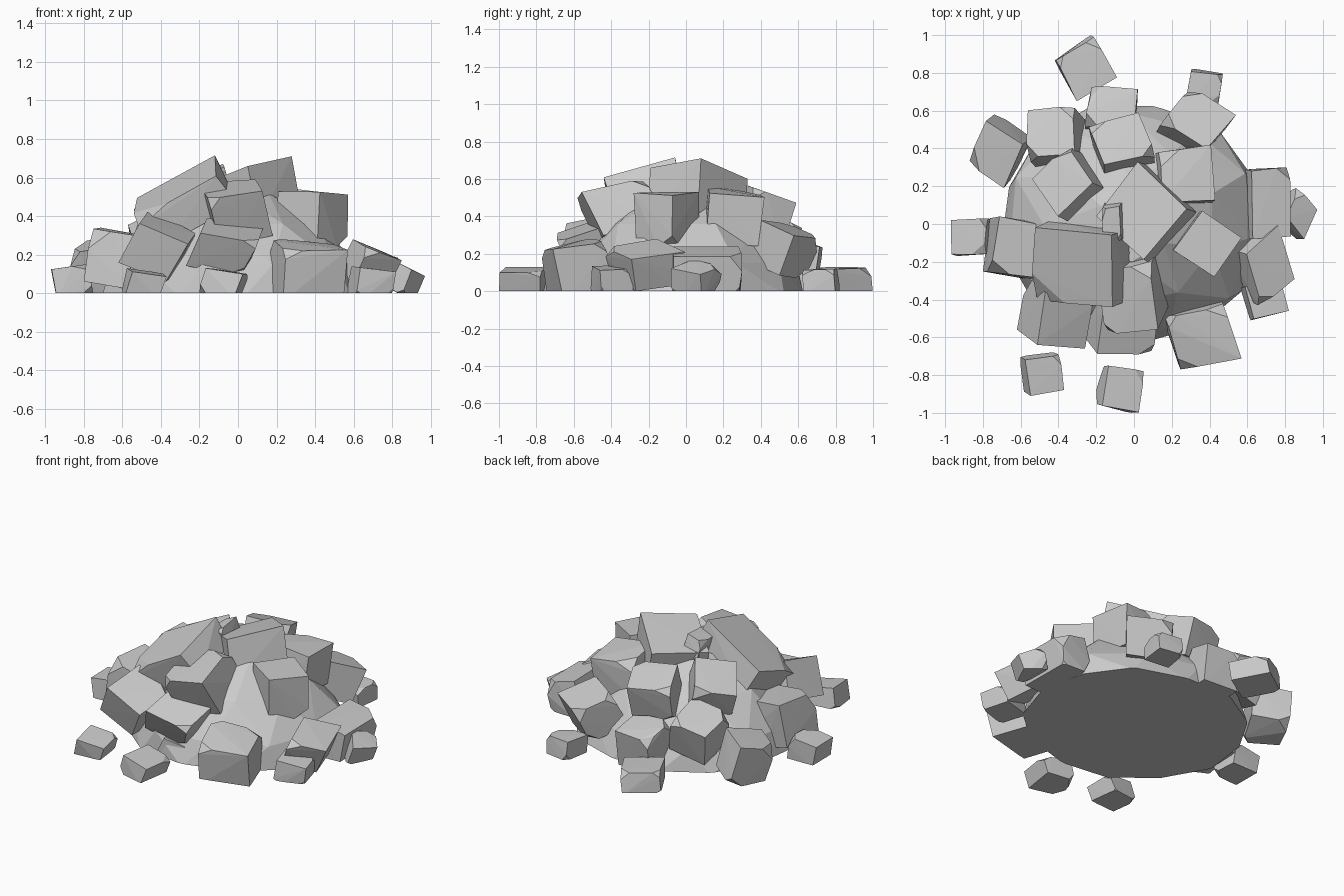
import bpy, bmesh, math, random
from mathutils import Vector, Euler

if "Cube" in bpy.data.objects:
    bpy.data.objects.remove(bpy.data.objects["Cube"])

random.seed(7)


def finish(bm, name):
    # Slice flat on the ground, then make a flat-shaded object
    geom = bm.verts[:] + bm.edges[:] + bm.faces[:]
    cut = bmesh.ops.bisect_plane(bm, geom=geom, plane_co=(0, 0, 0), plane_no=(0, 0, 1),
                                 clear_inner=True)
    edges = [e for e in cut["geom_cut"] if isinstance(e, bmesh.types.BMEdge)]
    if edges:
        bmesh.ops.contextual_create(bm, geom=edges)
    bmesh.ops.recalc_face_normals(bm, faces=bm.faces[:])
    mesh = bpy.data.meshes.new(name)
    bm.to_mesh(mesh)
    bm.free()
    bpy.context.collection.objects.link(bpy.data.objects.new(name, mesh))


def hull(points):
    bm = bmesh.new()
    for p in points:
        bm.verts.new(p)
    bmesh.ops.convex_hull(bm, input=bm.verts[:])
    loose = [v for v in bm.verts if not v.link_faces]
    bmesh.ops.delete(bm, geom=loose, context='VERTS')
    return bm


def rock(name, x0, x1, y0, y1, z0, z1, yaw, tx=0, ty=0, flat=1, chips=3):
    # Irregular block with a few chipped corners, fitted to the given bounds
    pts = []
    chipped = random.sample(range(8), chips)
    for i in range(8):
        s = Vector((1 if i & 1 else -1, 1 if i & 2 else -1, 1 if i & 4 else -1))
        c = Vector([k * random.uniform(0.88, 1.0) for k in s])
        if i in chipped:
            for a in range(3):
                p = c.copy()
                p[a] -= s[a] * random.uniform(0.3, 0.75)
                pts.append(p)
        else:
            pts.append(c)
    rot = Euler((math.radians(tx), math.radians(ty), 0)).to_matrix()
    rot = rot @ Euler((0, 0, math.radians(yaw))).to_matrix()
    pts = [rot @ Vector((p.x, p.y, p.z * flat)) for p in pts]
    lo = [min(p[a] for p in pts) for a in range(3)]
    hi = [max(p[a] for p in pts) for a in range(3)]
    box = ((x0, x1), (y0, y1), (z0, z1))
    pts = [[box[a][0] + (p[a] - lo[a]) / (hi[a] - lo[a]) * (box[a][1] - box[a][0])
            for a in range(3)] for p in pts]
    finish(hull(pts), name)


# Solid mound under the rocks
mound = []
for rx, ry, z, n in ((.72, .67, -.02, 13), (.66, .61, .15, 11), (.46, .43, .36, 9), (.2, .2, .52, 6)):
    for i in range(n):
        a = math.tau * i / n + z * 3
        k = random.uniform(.95, 1.02)
        mound.append((rx * k * math.cos(a) - .01, ry * k * math.sin(a), z))
finish(hull(mound), "mound_core")

# Small stones scattered around the foot
loose = [
    (-.42, -.09, .65, 1.0, -.02, .13, 31, 0, 3),
    (.27, .47, .62, .82, -.02, .12, -8, 4, 0),
    (-.97, -.75, -.17, .03, -.03, .15, 2, 0, -10),
    (-.60, -.37, -.91, -.68, -.03, .13, 8, 5, 12),
    (-.20, .05, -1.0, -.75, -.03, .13, -10, 0, 14),
    (.76, .97, -.08, .19, -.04, .17, -35, 0, 25),
]
# Rocks in the lower ring
lower = [
    (-.87, -.54, .19, .58, -.04, .31, -30, 10, -14),
    (-.57, -.26, .29, .62, .08, .42, 4, -14, -14),
    (-.26, .02, .46, .73, -.02, .30, -6, -12, 0),
    (.10, .54, .32, .70, .07, .38, -38, -20, 10),
    (.57, .83, -.08, .30, -.04, .24, 2, 0, 14),
    (.53, .85, -.43, .0, .0, .28, 28, 4, 24),
    (.56, .82, -.51, -.28, -.03, .14, 15, 0, 8),
    (.14, .57, -.77, -.38, -.05, .28, 16, 8, 5),
    (-.27, .13, -.69, -.35, .10, .39, 0, 24, 14),
    (-.19, .05, -.62, -.42, -.03, .13, 10, 0, 18),
    (-.62, -.22, -.66, -.28, .06, .42, -4, 16, 24),
    (-.80, -.45, -.30, .04, .01, .34, -8, 0, 10),
]
# Rocks stacked on top
upper = [
    (-.20, .18, -.58, -.12, .26, .59, 4, 18, -12),
    (-.54, 0, -.44, .02, .24, .715, -5, 12, -30, .4, 2),
    (-.54, -.13, .01, .40, .26, .60, 42, -12, -24, .8),
    (-.24, .11, .24, .59, .24, .57, 15, -18, 0),
    (.10, .43, .09, .42, .24, .56, 4, -6, 6, 1, 2),
    (.19, .57, -.28, .07, .23, .53, -34, 0, 3, 1, 1),
    (-.20, .33, -.22, .33, .28, .71, -40, -4, -15, .7, 1),
    (-.17, -.04, -.10, .12, .50, .67, 5, 10, -15),
]
for name, group in (("loose_stone", loose), ("lower_rock", lower), ("upper_rock", upper)):
    for i, spec in enumerate(group, 1):
        rock(f"{name}_{i}", *spec)
